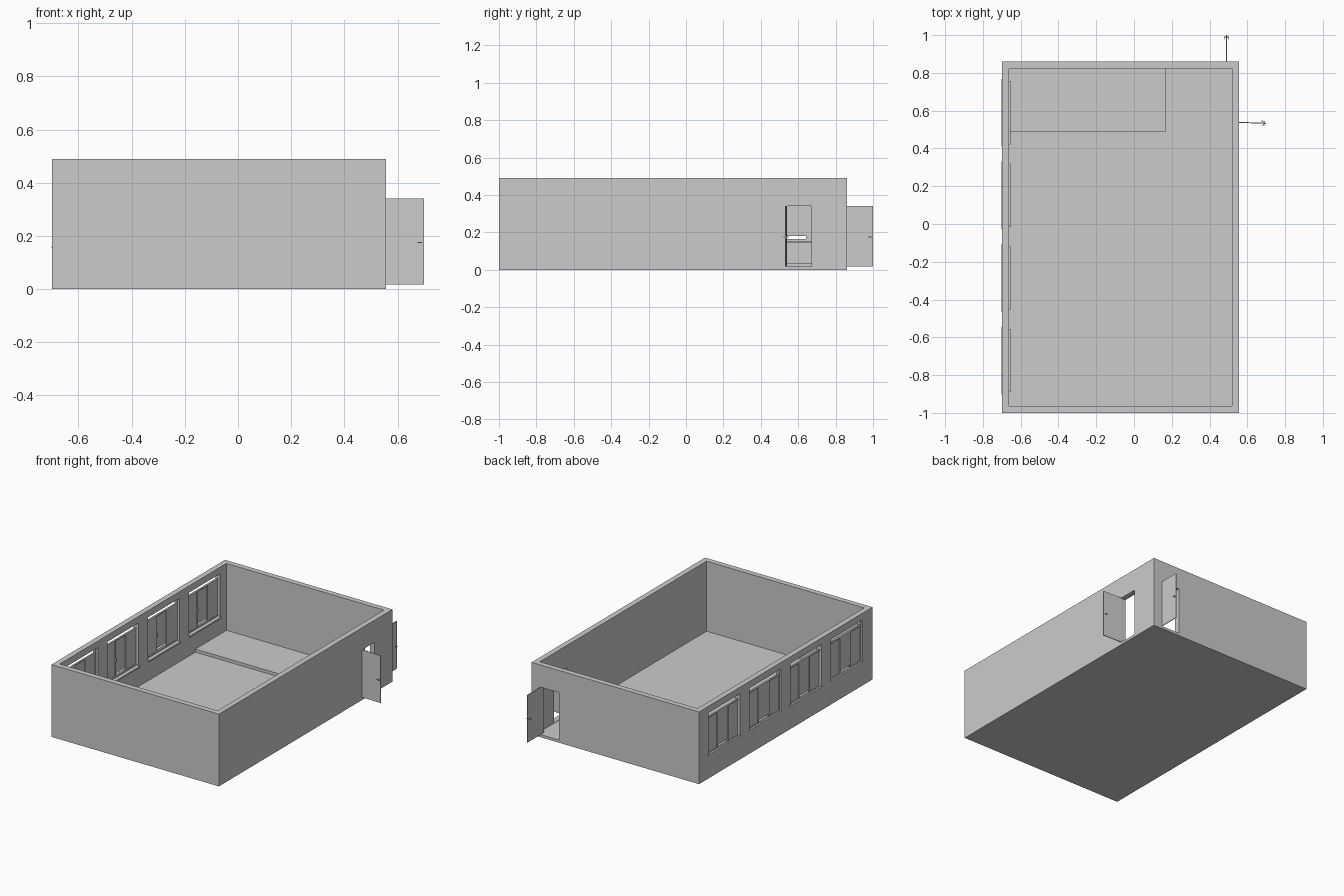
import bpy
import math
from mathutils import Matrix, Vector

if "Cube" in bpy.data.objects:
    bpy.data.objects.remove(bpy.data.objects["Cube"])


def box(name, x, y, z):
    """Box from (min, max) ranges on each axis."""
    ranges = (x, y, z)
    mesh = bpy.data.meshes.new(name)
    verts = [(a, b, c) for a in x for b in y for c in z]
    faces = [(0, 1, 3, 2), (4, 6, 7, 5), (0, 4, 5, 1),
             (2, 3, 7, 6), (0, 2, 6, 4), (1, 5, 7, 3)]
    mesh.from_pydata(verts, [], faces)
    mesh.update()
    ob = bpy.data.objects.new(name, mesh)
    bpy.context.collection.objects.link(ob)
    return ob


def cut(target, x, y, z):
    """Subtract a box from the target and discard the cutter."""
    cutter = box("cutter", x, y, z)
    cutter.hide_render = True
    mod = target.modifiers.new("cut", "BOOLEAN")
    mod.operation = "DIFFERENCE"
    mod.solver = "EXACT"
    mod.object = cutter
    bpy.context.view_layer.objects.active = target
    bpy.ops.object.modifier_apply(modifier=mod.name)
    bpy.data.objects.remove(cutter)


X0, X1, Y0, Y1, H = -0.70, 0.557, -1.0, 0.86, 0.49
T = 0.037          # wall thickness
FLOOR = 0.015
DOOR_TOP = 0.34
W0, W1 = 0.155, 0.445   # window bottom and top
WINDOW_LEN = 0.335
window_starts = [-0.89 + 0.437 * i for i in range(4)]

# Room shell: floor and walls in one block
room = box("room_shell", (X0, X1), (Y0, Y1), (0, H))
cut(room, (X0 + T, X1 - T), (Y0 + T, Y1 - T), (FLOOR, H + 0.1))

# Doorways in the right and back walls
cut(room, (X1 - 0.06, X1 + 0.02), (0.535, 0.67), (FLOOR + 0.003, DOOR_TOP))
cut(room, (0.352, 0.489), (Y1 - 0.06, Y1 + 0.02), (FLOOR + 0.003, DOOR_TOP))

# Window openings in the left wall
for y in window_starts:
    cut(room, (X0 - 0.02, X0 + 0.06), (y, y + WINDOW_LEN), (W0, W1))

# Low stage in the back left corner
box("stage", (X0 + T, 0.17), (0.49, Y1 - T), (FLOOR, 0.036))


def window(i, y):
    """Three-bay window with open top lights and sills on both sides."""
    n = f"window_{i}_"
    ye = y + WINDOW_LEN
    third = WINDOW_LEN / 3
    xf = (X0 + 0.010, X0 + 0.022)
    box(n + "inner_sill", (X0 + 0.02, X0 + T + 0.010), (y, ye), (W0 - 0.010, W0))
    box(n + "outer_sill", (X0 - 0.002, X0 + 0.02), (y - 0.012, ye + 0.012), (W0, W0 + 0.006))
    box(n + "bottom_rail", xf, (y, ye), (W0, W0 + 0.010))
    box(n + "top_rail", xf, (y, ye), (W1 - 0.008, W1))
    for k in range(4):
        yc = y + k * third
        lo, hi = max(y, yc - 0.004), min(ye, yc + 0.004)
        box(n + f"mullion_{k}", xf, (lo, hi), (W0, 0.41 if k in (1, 2) else W1))
    for k in range(3):
        bottom = 0.18 if k == 1 else W0 + 0.008
        xp = X0 + (0.012 if k == 1 else 0.016)
        box(n + f"pane_{k}", (xp, xp + 0.004),
            (y + k * third, y + (k + 1) * third), (bottom, 0.408))
    box(n + "transom", xf, (y, ye), (0.402, 0.41))
    box(n + "latch", (X0 + 0.022, X0 + 0.030),
        (y + third - 0.003, y + third + 0.003), (0.27, 0.29))


for i, y in enumerate(window_starts):
    window(i, y)


def door(name, hinge, angle):
    """Open door leaf along local +x from the hinge, levers on both faces."""
    length = 0.142
    parts = [box(name, (0, length), (-0.0025, 0.0025), (0.018, DOOR_TOP))]
    for s, side in ((1, "a"), (-1, "b")):
        parts.append(box(f"{name}_plate_{side}", (length - 0.014, length - 0.006),
                         tuple(sorted((s * 0.002, s * 0.004))), (0.168, 0.182)))
        parts.append(box(f"{name}_stem_{side}", (length - 0.012, length - 0.008),
                         tuple(sorted((s * 0.002, s * 0.013))), (0.173, 0.177)))
        parts.append(box(f"{name}_lever_{side}", (length - 0.024, length - 0.007),
                         tuple(sorted((s * 0.010, s * 0.013))), (0.173, 0.177)))
    m = Matrix.Translation(Vector(hinge)) @ Matrix.Rotation(math.radians(angle), 4, "Z")
    for p in parts:
        p.data.transform(m)


door("right_door", (X1, 0.538, 0), -2)
door("back_door", (0.49, Y1 - 0.002, 0), 90)
